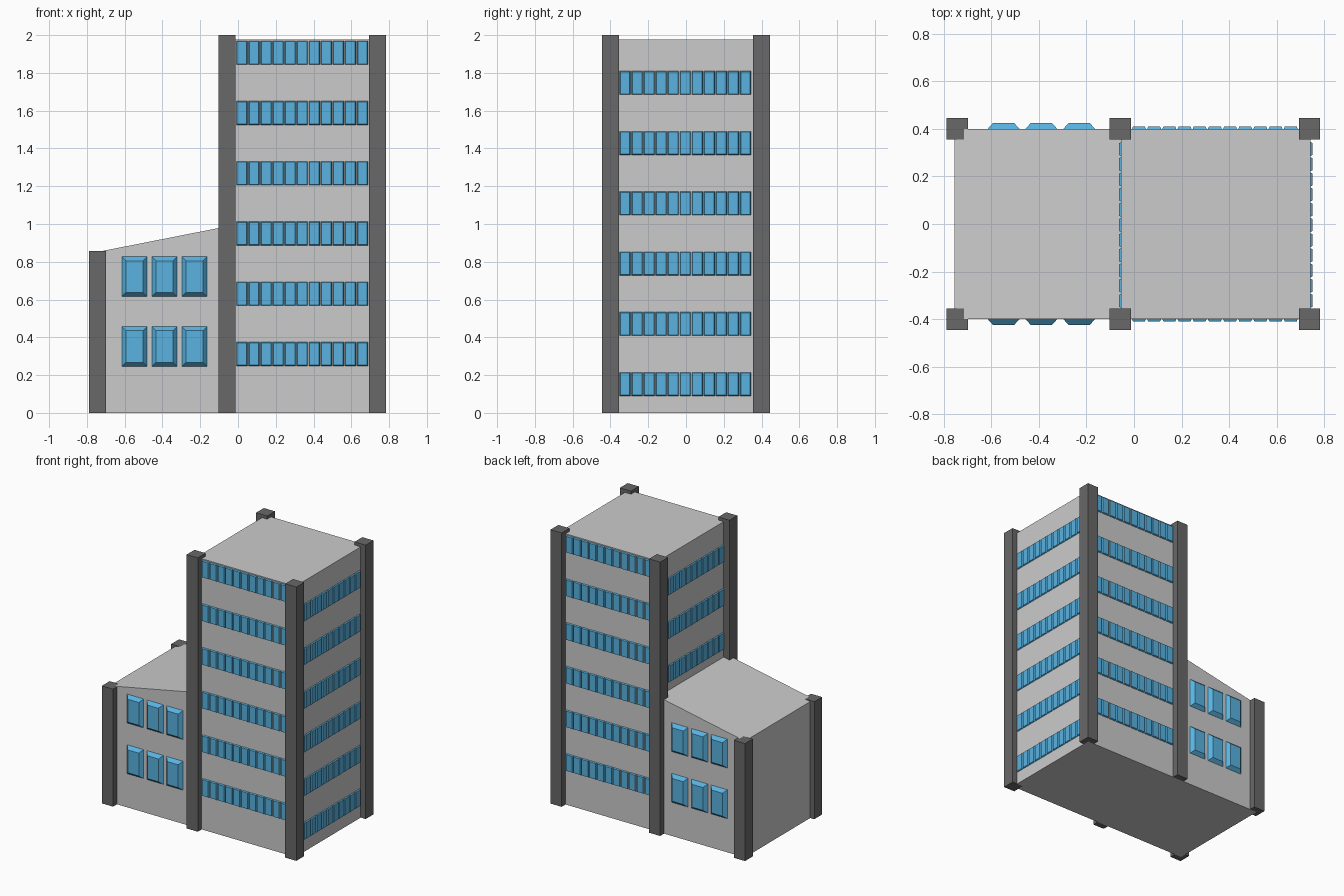
import bpy, bmesh

if "Cube" in bpy.data.objects:
    bpy.data.objects.remove(bpy.data.objects["Cube"])

def material(name, rgb):
    m = bpy.data.materials.new(name)
    m.diffuse_color = (*rgb, 1)
    m.use_nodes = True
    m.node_tree.nodes["Principled BSDF"].inputs["Base Color"].default_value = m.diffuse_color
    return m

GLASS = material("blue_glass", (0.1, 0.45, 0.75))
DARK = material("dark_grey", (0.14, 0.14, 0.14))

def finish(name, bm, mat=None):
    bmesh.ops.recalc_face_normals(bm, faces=bm.faces)
    me = bpy.data.meshes.new(name)
    bm.to_mesh(me)
    bm.free()
    if mat:
        me.materials.append(mat)
    ob = bpy.data.objects.new(name, me)
    bpy.context.collection.objects.link(ob)
    return ob

def loft(bm, a, b):
    """Closed solid between two matching loops of points."""
    a = [bm.verts.new(p) for p in a]
    b = [bm.verts.new(p) for p in b]
    bm.faces.new(a)
    bm.faces.new(b)
    n = len(a)
    for i in range(n):
        j = (i + 1) % n
        bm.faces.new((a[i], a[j], b[j], b[i]))

def windows(name, place, starts, width, sills, height, depth, bevel):
    """Grid of raised panes; place(u, z, d) maps facade to world."""
    bm = bmesh.new()
    def rect(u, z, inset, d):
        u0, u1, z0, z1 = u + inset, u + width - inset, z + inset, z + height - inset
        return [place(*p, d) for p in ((u0, z0), (u1, z0), (u1, z1), (u0, z1))]
    for z in sills:
        for u in starts:
            loft(bm, rect(u, z, 0, 0), rect(u, z, bevel, depth))
    return finish(name, bm, GLASS)

# Walls: tower and sloped wing as one extruded silhouette
profile = [(-0.755, 0), (0.743, 0), (0.743, 1.977), (-0.055, 1.977),
           (-0.055, 0.988), (-0.755, 0.85)]
bm = bmesh.new()
loft(bm, [(x, -0.4, z) for x, z in profile], [(x, 0.4, z) for x, z in profile])
finish("building_walls", bm)

# Corner columns
for label, x, h in (("wing", -0.743, 0.858), ("middle", -0.058, 2), ("tower", 0.738, 2)):
    for side, y in (("front", -0.4), ("back", 0.4)):
        r = 0.045
        sq = [(x - r, y - r), (x + r, y - r), (x + r, y + r), (x - r, y + r)]
        bm = bmesh.new()
        loft(bm, [(*p, 0) for p in sq], [(*p, h) for p in sq])
        finish(f"{label}_{side}_column", bm, DARK)

# Front and back windows
long_rows = [0.249 + 0.319 * i for i in range(6)]
long_starts = [-0.008 + 0.0638 * i for i in range(11)]
wing_starts = [-0.615, -0.456, -0.297]
for side, s in (("front", -1), ("back", 1)):
    def place(u, z, d, s=s):
        return (u, s * (0.4 + d), z)
    windows(f"tower_{side}_windows", place, long_starts, 0.058, long_rows, 0.125, 0.01, 0.004)
    windows(f"wing_{side}_windows", place, wing_starts, 0.133, [0.246, 0.616], 0.211, 0.025, 0.022)

# Tower side windows; the left face only shows above the wing roof
side_rows = [0.09 + 0.319 * i for i in range(6)]
side_starts = [-0.352 + 0.0638 * i for i in range(11)]
windows("tower_right_windows", lambda u, z, d: (0.743 + d, u, z),
        side_starts, 0.058, side_rows, 0.125, 0.008, 0.004)
windows("tower_left_windows", lambda u, z, d: (-0.055 - d, u, z),
        side_starts, 0.058, side_rows[3:], 0.125, 0.008, 0.004)
